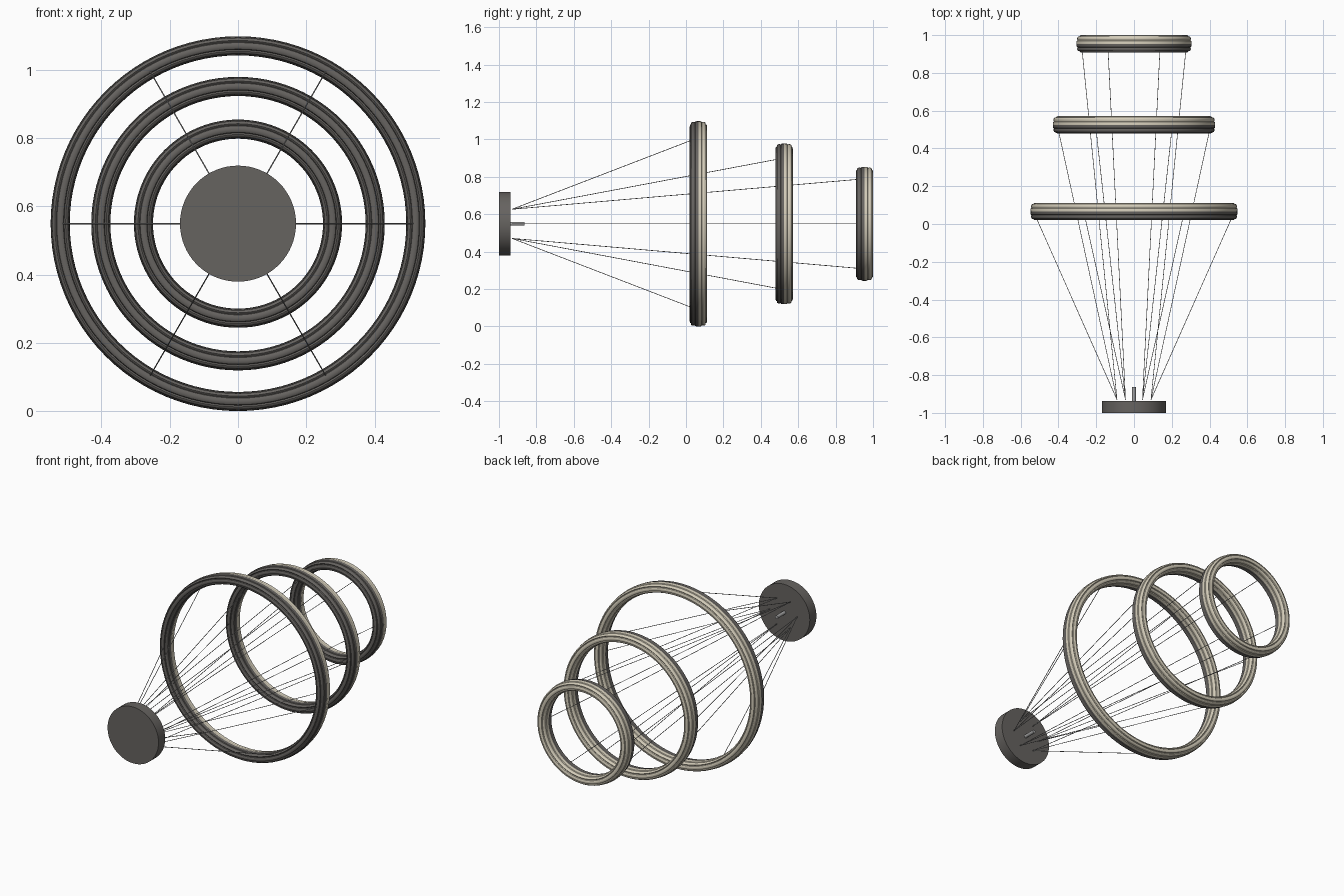
import bpy, bmesh, math
from mathutils import Vector

if "Cube" in bpy.data.objects:
    bpy.data.objects.remove(bpy.data.objects["Cube"], do_unlink=True)

AXIS_Z = 0.549


def make_material(name, rgb):
    mat = bpy.data.materials.new(name)
    mat.use_nodes = True
    colour = (*rgb, 1.0)
    mat.diffuse_color = colour
    mat.node_tree.nodes["Principled BSDF"].inputs["Base Color"].default_value = colour
    return mat


dark = make_material("dark grey metal", (0.133, 0.125, 0.117))
beige = make_material("warm beige", (0.66, 0.61, 0.49))
steel = make_material("steel grey", (0.36, 0.36, 0.36))


def add_object(name, bm, mats, sharp=35):
    bmesh.ops.recalc_face_normals(bm, faces=bm.faces)
    mesh = bpy.data.meshes.new(name)
    bm.to_mesh(mesh)
    bm.free()
    for mat in mats:
        mesh.materials.append(mat)
    obj = bpy.data.objects.new(name, mesh)
    bpy.context.collection.objects.link(obj)
    bpy.ops.object.select_all(action="DESELECT")
    obj.select_set(True)
    bpy.context.view_layer.objects.active = obj
    bpy.ops.object.shade_smooth_by_angle(angle=math.radians(sharp))
    return obj


def add_rod(bm, start, end, radius, segments):
    start, end = Vector(start), Vector(end)
    direction = end - start
    made = bmesh.ops.create_cone(bm, cap_ends=True, segments=segments,
                                 radius1=radius, radius2=radius, depth=direction.length)
    turn = direction.to_track_quat("Z", "Y").to_matrix()
    for v in made["verts"]:
        v.co = turn @ v.co + (start + end) / 2


def rounded(value, power):
    return math.copysign(abs(value) ** power, value)


def fluted_section(half_r, half_y, lobes=8, steps=6):
    """Rounded oblong cross-section with lengthwise grooves."""
    points = []
    count = lobes * steps
    for i in range(count):
        a = math.tau * i / count
        scale = 0.84 + 0.16 * math.sqrt(abs(math.cos(lobes / 2 * a)))
        points.append((half_r * scale * rounded(math.cos(a), 0.75),
                       half_y * scale * rounded(math.sin(a), 0.75)))
    return points


def make_ring(name, outer, y, segments=96):
    half_r, half_y = 0.028, 0.046
    section = fluted_section(half_r, half_y)
    bm = bmesh.new()
    loops = []
    for i in range(segments):
        a = math.tau * i / segments
        loops.append([bm.verts.new(((outer - half_r + r) * math.cos(a), y + d,
                                    AXIS_Z + (outer - half_r + r) * math.sin(a)))
                      for r, d in section])
    n = len(section)
    for i in range(segments):
        here, after = loops[i], loops[(i + 1) % segments]
        for j in range(n):
            k = (j + 1) % n
            face = bm.faces.new((here[j], here[k], after[k], after[j]))
            # dark front half, pale back half
            face.material_index = 0 if face.calc_center_median().y < y else 1
    add_object(name, bm, [dark, beige])


def make_spokes(name, radius, y):
    bm = bmesh.new()
    for i in range(6):
        a = math.tau * i / 6
        c, s = math.cos(a), math.sin(a)
        add_rod(bm, (0.09 * c, -0.93, AXIS_Z + 0.09 * s),
                (radius * c, y, AXIS_Z + radius * s), 0.0018, 6)
    add_object(name, bm, [steel])


# Three rings of shrinking size, each tied to the hub by six wires
for label, outer, y in (("large", 0.549, 0.066), ("middle", 0.43, 0.525), ("small", 0.305, 0.954)):
    make_ring(label + "_ring", outer, y)
    make_spokes(label + "_ring_wires", outer - 0.03, y - 0.03)

# Hub disc
bm = bmesh.new()
add_rod(bm, (0, -1.0, AXIS_Z), (0, -0.937, AXIS_Z), 0.17, 64)
add_object("hub_disc", bm, [dark])

# Short pin on the back of the hub
bm = bmesh.new()
add_rod(bm, (0, -0.94, AXIS_Z), (0, -0.863, AXIS_Z), 0.01, 16)
add_object("hub_pin", bm, [steel])
